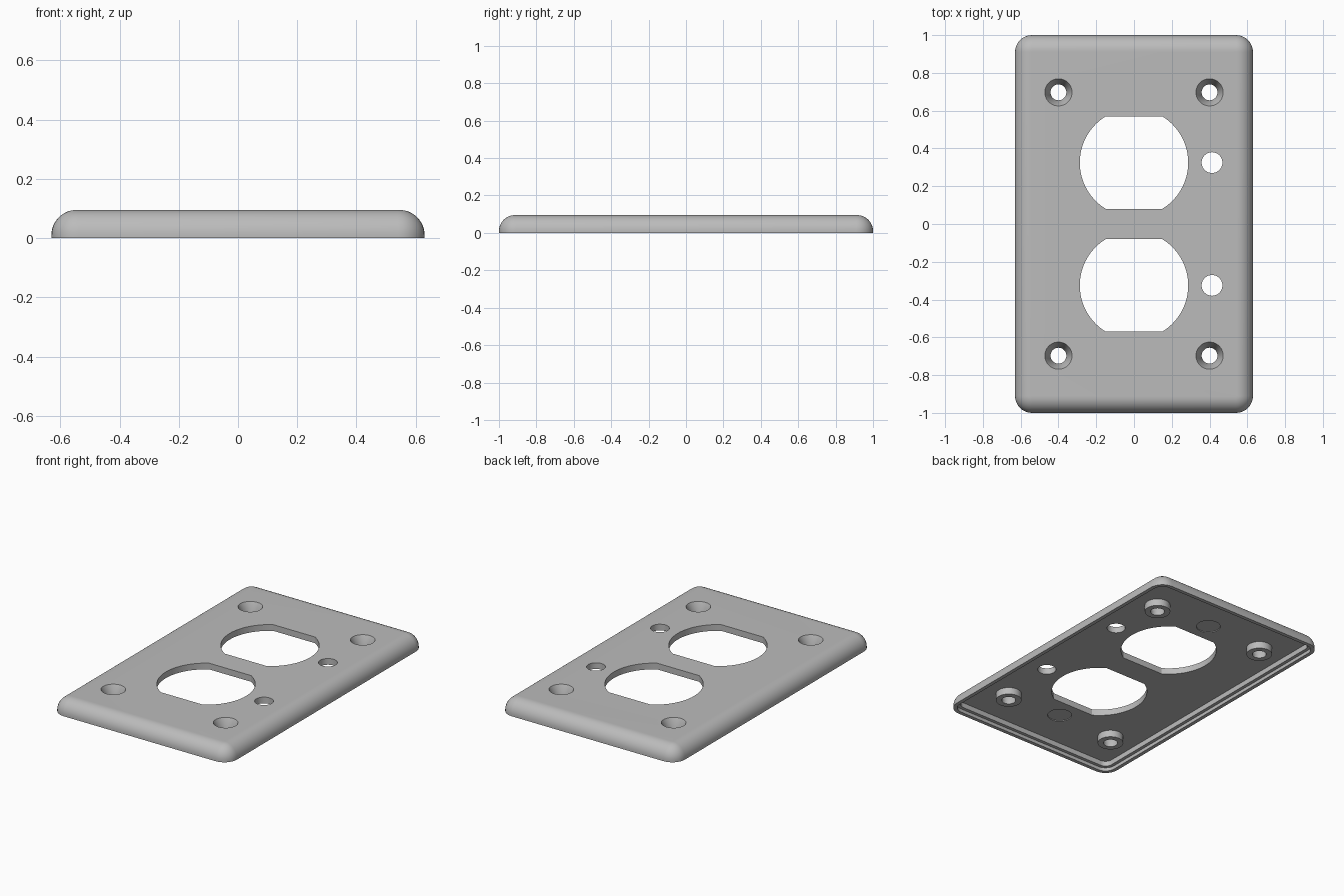
import bpy, bmesh, math
from mathutils import Vector

HALF_X, HALF_Y, TOP, R = 0.63, 1.0, 0.095, 0.085
FLOOR = 0.055          # underside of the face
BOSS_END = 0.01

cube = bpy.data.objects.get("Cube")
if cube:
    bpy.data.objects.remove(cube, do_unlink=True)

grey = bpy.data.materials.new("satin_grey")
grey.use_nodes = True
grey.diffuse_color = (0.5, 0.5, 0.5, 1)
bsdf = next(n for n in grey.node_tree.nodes if n.type == 'BSDF_PRINCIPLED')
bsdf.inputs["Base Color"].default_value = (0.5, 0.5, 0.5, 1)


def loft(name, loops):
    """Closed solid skinned through equal-length loops, capped at both ends."""
    bm = bmesh.new()
    rings = [[bm.verts.new(p) for p in loop] for loop in loops]
    n = len(rings[0])
    for a, b in zip(rings, rings[1:]):
        for i in range(n):
            j = (i + 1) % n
            bm.faces.new((a[i], a[j], b[j], b[i]))
    bm.faces.new(rings[0])
    bm.faces.new(rings[-1])
    bmesh.ops.recalc_face_normals(bm, faces=bm.faces)
    mesh = bpy.data.meshes.new(name)
    bm.to_mesh(mesh)
    bm.free()
    mesh.materials.append(grey)
    obj = bpy.data.objects.new(name, mesh)
    bpy.context.collection.objects.link(obj)
    return obj


def rounded_rect(inset, z, steps=8):
    r = max(R + 0.005 - inset, 0.005)
    cx, cy = HALF_X - inset - r, HALF_Y - inset - r
    pts = []
    for q, (sx, sy) in enumerate([(1, 1), (-1, 1), (-1, -1), (1, -1)]):
        for k in range(steps + 1):
            a = math.pi / 2 * (q + k / steps)
            pts.append(Vector((sx * cx + r * math.cos(a), sy * cy + r * math.sin(a), z)))
    return pts


def turned(name, x, y, profile, n=48):
    """Round part from (radius, height) pairs."""
    turns = [2 * math.pi * i / n for i in range(n)]
    return loft(name, [[(x + r * math.cos(a), y + r * math.sin(a), z) for a in turns]
                       for r, z in profile])


def slot(name, y, r=0.287, flat=0.245, n=28):
    """Circle with flattened top and bottom."""
    a = math.asin(flat / r)
    angles = [base - a + 2 * a * i / n for base in (0, math.pi) for i in range(n + 1)]
    return loft(name, [[(r * math.cos(t), y + r * math.sin(t), z) for t in angles]
                       for z in (-0.1, 0.2)])


def combine(target, tool, operation):
    tool.hide_render = True
    mod = target.modifiers.new(operation, 'BOOLEAN')
    mod.operation, mod.object, mod.solver = operation, tool, 'EXACT'
    bpy.context.view_layer.objects.active = target
    bpy.ops.object.modifier_apply(modifier=mod.name)
    bpy.data.objects.remove(tool, do_unlink=True)


# Hollow plate: stepped underside, rim, rounded edge, flat face
section = [(0.045, FLOOR), (0.045, 0.022), (0.024, 0.022), (0.024, 0), (0, 0)]
for k in range(13):
    a = math.pi / 2 * k / 12
    section.append((R * (1 - math.cos(a)), TOP - R + R * math.sin(a)))
plate = loft("cover_plate", [rounded_rect(i, z) for i, z in section])

# Screw bosses with countersunk holes
corners = [(sx * 0.4, sy * 0.697) for sx in (-1, 1) for sy in (-1, 1)]
for x, y in corners:
    combine(plate, turned("boss", x, y, [(0.077, BOSS_END), (0.077, 0.075)]), 'UNION')
for x, y in corners:
    sink = [(0.042, -0.1), (0.042, 0.03), (0.072, TOP), (0.072, 0.2)]
    combine(plate, turned("countersink", x, y, sink), 'DIFFERENCE')

# Outlet openings, small side holes and shallow pockets underneath
for s in (-1, 1):
    combine(plate, slot("opening", s * 0.325), 'DIFFERENCE')
    combine(plate, turned("side_hole", 0.413, s * 0.325, [(0.055, -0.1), (0.055, 0.2)]), 'DIFFERENCE')
    combine(plate, turned("pocket", 0, s * 0.697, [(0.072, -0.1), (0.072, FLOOR + 0.005)]), 'DIFFERENCE')

# Smooth rounded edges, keep creases crisp
bpy.ops.object.select_all(action='DESELECT')
plate.select_set(True)
bpy.context.view_layer.objects.active = plate
bpy.ops.object.shade_smooth_by_angle(angle=math.radians(30))
